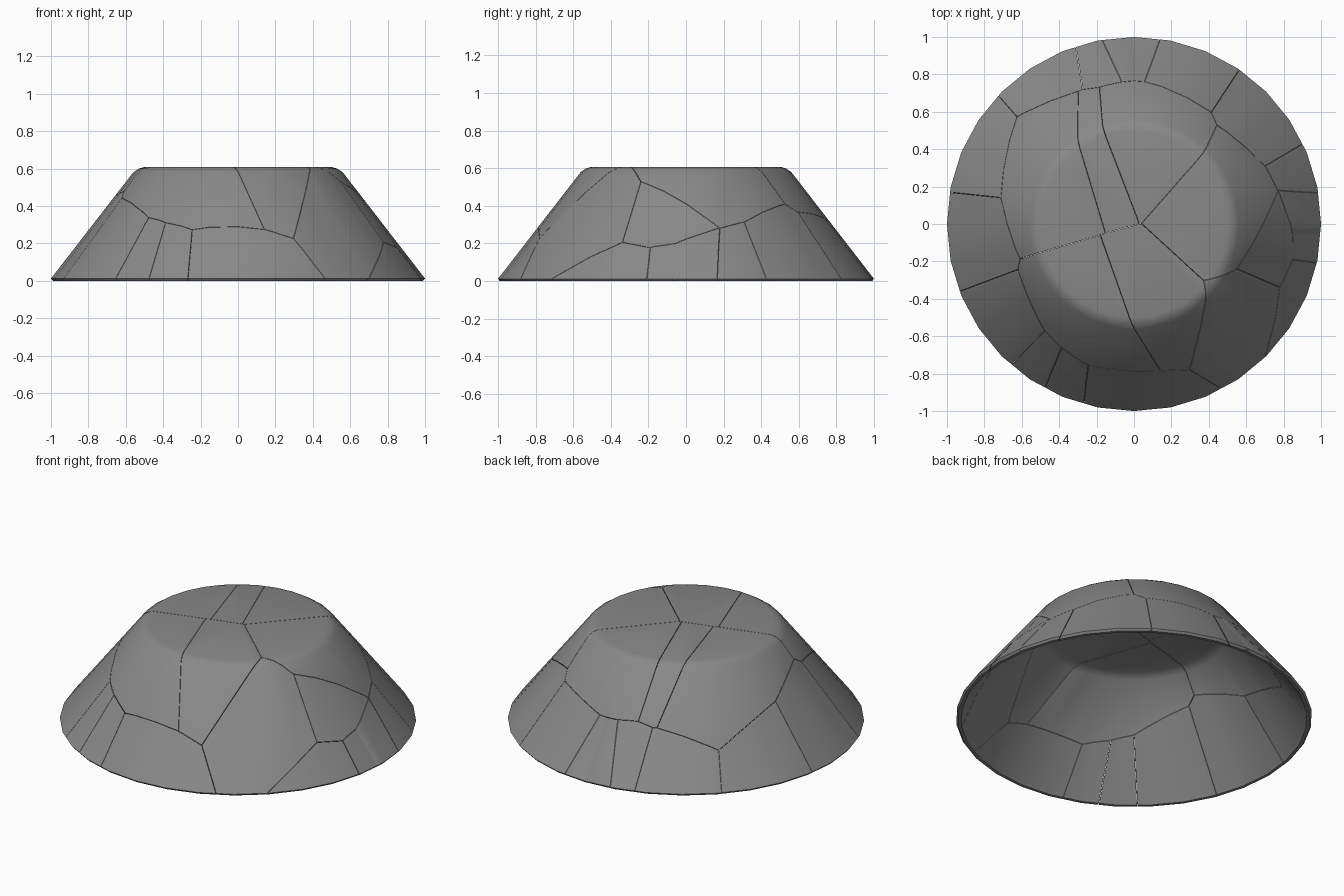
import bpy, bmesh, math
from itertools import combinations
from mathutils import Vector

if "Cube" in bpy.data.objects:
    bpy.data.objects.remove(bpy.data.objects["Cube"])

# Cross-section of the thin upside-down bowl (radius, height)
PROFILE = [(0, .608), (.5, .608), (.53, .6), (.56, .58), (1, .012), (.99, 0),
           (.972, 0), (.54, .563), (.49, .585), (0, .585)]
SIDES = 32
GAP = 0.0012

# Crack corners seen from above (x, y) and the pieces meeting there
UPPER = [(.04, 0, "abcf"), (-.16, -.05, "cdef"), (.37, -.3, "afg"),
         (.55, -.24, "agh"), (.77, .18, "ahkl"), (.7, .31, "alm"),
         (.45, .53, "abm"), (.41, .59, "bmn"), (.05, .76, "bno"),
         (0, .765, "bop"), (-.07, .76, "bpq"), (-.19, .73, "bcq"),
         (-.26, .72, "cqr"), (-.31, .71, "cdr"), (-.63, .57, "drs"),
         (-.71, .14, "dst"), (-.61, -.19, "det"), (-.62, -.24, "etu"),
         (-.48, -.57, "euv"), (-.38, -.67, "evw"), (-.24, -.76, "ewx"),
         (.17, -.78, "efx"), (.3, -.78, "fgx"), (.78, -.34, "ghi"),
         (.85, -.19, "hij"), (.85, -.05, "hjk"), (-.15, .46, "bc"),
         (-.3, .45, "cd"), (0, -.55, "ef"), (.25, .7, "bn")]
RIM = [(.46, -.88, "gx"), (.7, -.71, "gi"), (.975, -.21, "ij"), (.99, -.05, "jk"),
       (.985, .165, "kl"), (.9, .43, "lm"), (.56, .82, "mn"), (.14, .98, "no"),
       (-.01, .99, "op"), (-.16, .97, "pq"), (-.31, .94, "qr"), (-.725, .69, "rs"),
       (-.985, .17, "st"), (-.93, -.36, "tu"), (-.66, -.76, "uv"),
       (-.48, -.88, "vw"), (-.27, -.96, "wx")]


def height(r):
    """Height of the outer surface at radius r."""
    for (r0, z0), (r1, z1) in zip(PROFILE[:4], PROFILE[1:5]):
        if r <= r1:
            return z0 + (z1 - z0) * (r - r0) / (r1 - r0)
    return PROFILE[4][1]


# Find one seed per piece so that the planes between seeds pass through the crack corners
corners = [(Vector((x, y, height(math.hypot(x, y)))), names) for x, y, names in UPPER + RIM]
seeds = {}
for name in sorted(set("".join(n for _, n in corners))):
    pts = [p for p, n in corners if name in n]
    seeds[name] = sum(pts, Vector()) / len(pts)
pairs = [(p, a, b) for p, names in corners for a, b in combinations(names, 2)]
for _ in range(1500):
    for p, a, b in pairs:
        gap = seeds[b] - seeds[a]
        length = max(gap.length, 1e-4)
        u = gap / length
        to_p = p - (seeds[a] + seeds[b]) / 2
        miss = to_p.dot(u)
        turn = (to_p - u * miss) / length
        step = 0.3 * miss / (0.5 + 2 * turn.length_squared)
        seeds[a] += (u / 2 + turn) * step
        seeds[b] += (u / 2 - turn) * step

# Whole bowl, spun from the profile
shell = bmesh.new()
verts = [shell.verts.new((r, 0, z)) for r, z in PROFILE]
edges = [shell.edges.new(pair) for pair in zip(verts, verts[1:])]
bmesh.ops.spin(shell, geom=verts + edges, axis=(0, 0, 1), cent=(0, 0, 0),
               angle=math.tau, steps=SIDES, use_duplicate=False)
bmesh.ops.remove_doubles(shell, verts=shell.verts[:], dist=1e-4)
bmesh.ops.recalc_face_normals(shell, faces=shell.faces[:])

# Dark grey
grey = bpy.data.materials.new("dark_grey")
grey.diffuse_color = (.25, .25, .25, 1)
grey.use_nodes = True
grey.node_tree.nodes["Principled BSDF"].inputs["Base Color"].default_value = grey.diffuse_color

# Each piece is the bowl trimmed halfway to every other seed
for i, (name, seed) in enumerate(seeds.items(), 1):
    bm = shell.copy()
    others = sorted((s for n, s in seeds.items() if n != name),
                    key=lambda s: (s - seed).length)
    for other in others:
        u = (other - seed).normalized()
        cut = bmesh.ops.bisect_plane(
            bm, geom=bm.verts[:] + bm.edges[:] + bm.faces[:], dist=1e-6,
            plane_co=(seed + other) / 2 - u * GAP, plane_no=u, clear_outer=True)
        rim = [e for e in cut["geom_cut"]
               if isinstance(e, bmesh.types.BMEdge) and e.is_boundary]
        if len(rim) > 2:
            bmesh.ops.triangle_fill(bm, use_beauty=True, edges=rim, normal=u)
    if bm.faces:
        bmesh.ops.recalc_face_normals(bm, faces=bm.faces[:])
        mesh = bpy.data.meshes.new(f"bowl_piece_{i:02d}")
        bm.to_mesh(mesh)
        mesh.materials.append(grey)
        obj = bpy.data.objects.new(mesh.name, mesh)
        bpy.context.collection.objects.link(obj)
        obj.select_set(True)
        bpy.context.view_layer.objects.active = obj
    bm.free()
shell.free()

bpy.ops.object.shade_smooth_by_angle(angle=math.radians(32))
